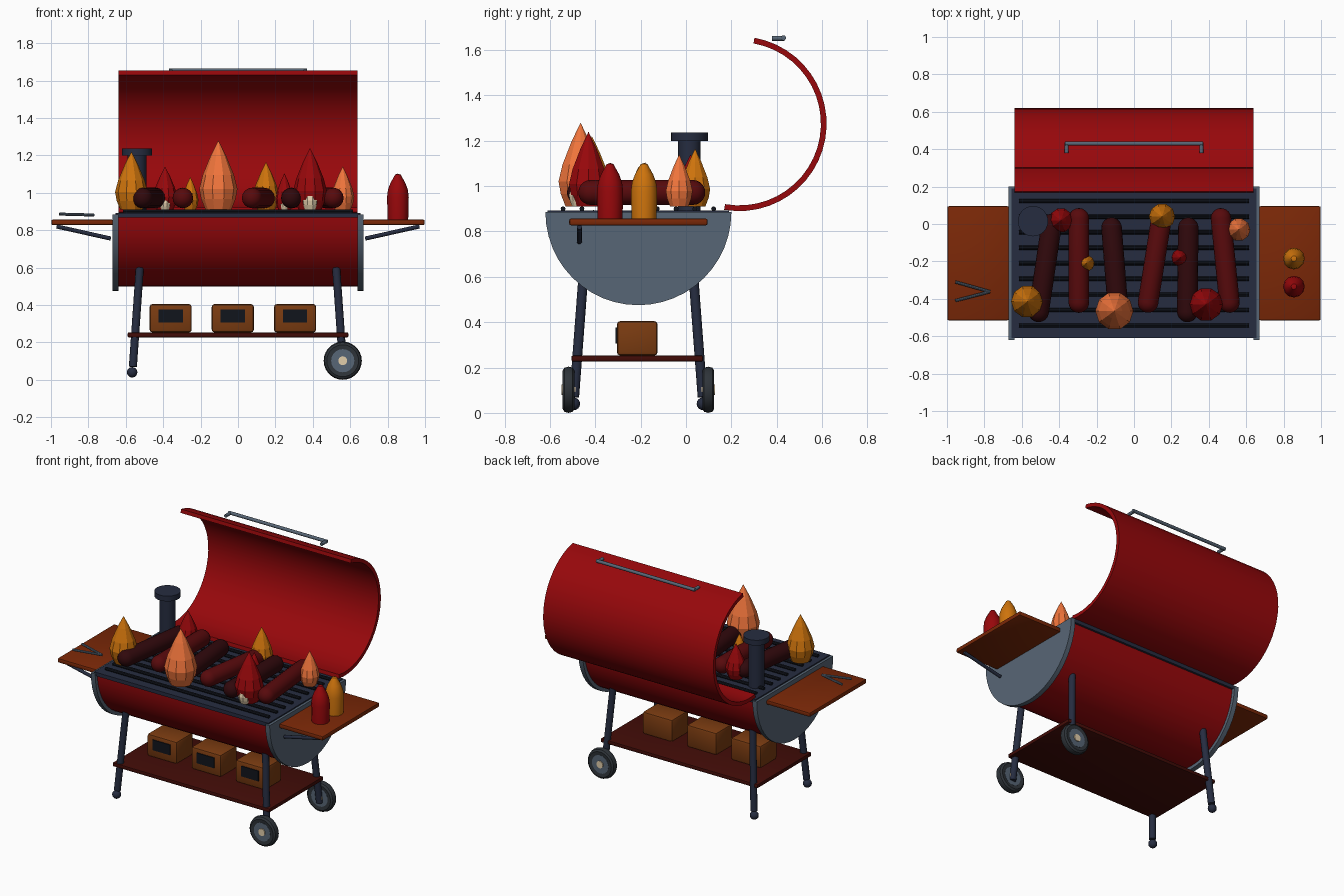
import bpy
import bmesh
from math import cos, sin, pi, radians
from mathutils import Vector, Matrix

cube = bpy.data.objects.get("Cube")
if cube:
    bpy.data.objects.remove(cube, do_unlink=True)


def material(name, r, g, b):
    m = bpy.data.materials.new(name)
    color = [(c / 255) ** 2.2 for c in (r, g, b)] + [1]
    m.diffuse_color = color
    m.use_nodes = True
    bsdf = next(n for n in m.node_tree.nodes if n.type == 'BSDF_PRINCIPLED')
    bsdf.inputs["Base Color"].default_value = color
    return m


RED = material("red_enamel", 150, 16, 19)
SLATE = material("slate_steel", 88, 102, 117)
NAVY = material("navy_iron", 42, 48, 66)
BLACK = material("black_iron", 24, 27, 34)
RUBBER = material("rubber", 50, 55, 60)
WOOD = material("shelf_wood", 122, 44, 16)
DARKWOOD = material("dark_wood", 68, 20, 16)
BOXWOOD = material("box_wood", 122, 62, 24)
CREAM = material("cream", 226, 205, 170)
ORANGE = material("orange", 240, 116, 62)
AMBER = material("amber", 205, 115, 20)
SAUSAGE = material("sausage_red", 88, 18, 20)
CHARRED = material("sausage_dark", 52, 17, 20)


def finish(name, bm, mat, smooth=True):
    bmesh.ops.recalc_face_normals(bm, faces=bm.faces)
    mesh = bpy.data.meshes.new(name)
    bm.to_mesh(mesh)
    bm.free()
    mesh.materials.append(mat)
    ob = bpy.data.objects.new(name, mesh)
    bpy.context.collection.objects.link(ob)
    if smooth:
        bpy.ops.object.select_all(action='DESELECT')
        ob.select_set(True)
        bpy.context.view_layer.objects.active = ob
        bpy.ops.object.shade_smooth_by_angle(angle=radians(35))
    return ob


def lathe(name, profile, origin, axis, mat, segs=16, smooth=True):
    """Revolve (radius, height) points around an axis through origin."""
    bm = bmesh.new()
    verts = [bm.verts.new((r, 0, h)) for r, h in profile]
    edges = [bm.edges.new(pair) for pair in zip(verts, verts[1:])]
    bmesh.ops.spin(bm, geom=verts + edges, cent=(0, 0, 0), axis=(0, 0, 1),
                   angle=2 * pi, steps=segs)
    bmesh.ops.remove_doubles(bm, verts=bm.verts, dist=1e-5)
    turn = Vector(axis).to_track_quat('Z', 'Y').to_matrix().to_4x4()
    bm.transform(Matrix.Translation(origin) @ turn)
    return finish(name, bm, mat, smooth)


def rod(name, a, b, r, mat, segs=12):
    d = Vector(b) - Vector(a)
    return lathe(name, [(0, 0), (r, 0), (r, d.length), (0, d.length)], a, d, mat, segs)


def capsule(name, a, b, r, mat):
    d = Vector(b) - Vector(a)
    arc = [(r * sin(pi * i / 10), r * cos(pi * i / 10)) for i in range(11)]
    prof = [(x, h + d.length) for x, h in arc[:6]] + arc[5:]
    return lathe(name, prof, a, d, mat)


def box(name, center, size, mat, bevel=0.0):
    bm = bmesh.new()
    bmesh.ops.create_cube(bm, size=1)
    bm.transform(Matrix.Translation(center) @ Matrix.Diagonal((*size, 1)))
    if bevel:
        bmesh.ops.bevel(bm, geom=bm.edges[:], offset=bevel, segments=2,
                        profile=0.5, affect='EDGES')
    return finish(name, bm, mat)


def arc(cy, cz, r, start, end, steps):
    angles = [radians(start + (end - start) * i / steps) for i in range(steps + 1)]
    return [(cy + r * cos(a), cz + r * sin(a)) for a in angles]


def extrude_x(name, outline, x0, x1, mat):
    """Extrude a closed (y, z) outline along x."""
    bm = bmesh.new()
    face = bm.faces.new([bm.verts.new((x0, y, z)) for y, z in outline])
    new = bmesh.ops.extrude_face_region(bm, geom=[face])["geom"]
    bmesh.ops.translate(bm, vec=(x1 - x0, 0, 0),
                        verts=[v for v in new if isinstance(v, bmesh.types.BMVert)])
    return finish(name, bm, mat)


MID = -0.21    # depth centre of the drum
GRATE = 0.91   # cooking surface height

# Drum, end plates and grate
extrude_x("drum", arc(MID, 0.885, 0.387, 180, 360, 24), -0.64, 0.64, RED)
for side, s in (("left", 1), ("right", -1)):
    extrude_x(side + "_end_plate", arc(MID, 0.885, 0.41, 180, 360, 24),
              s * 0.64, s * 0.672, SLATE)
box("grate_plate", (0, MID, 0.88), (1.31, 0.80, 0.025), NAVY)
for i in range(9):
    y = MID + (i - 4) * 0.083
    rod(f"grate_bar_{i}", (-0.615, y, 0.9), (0.615, y, 0.9), 0.011, BLACK, 8)

# Open lid and its handle
lid = arc(0.235, 1.275, 0.385, -100, 80, 24) + arc(0.235, 1.275, 0.36, 80, -100, 24)
extrude_x("lid", lid, -0.64, 0.64, RED)
rod("lid_handle", (-0.37, 0.43, 1.654), (0.37, 0.43, 1.654), 0.011, SLATE)
for s in (-1, 1):
    rod("lid_handle_post", (s * 0.36, 0.38, 1.652), (s * 0.36, 0.435, 1.652), 0.011, SLATE)

# Chimney
rod("chimney_pipe", (-0.54, 0.015, 0.88), (-0.54, 0.015, 1.21), 0.05, NAVY, 24)
rod("chimney_cap", (-0.54, 0.015, 1.2), (-0.54, 0.015, 1.236), 0.081, NAVY, 24)

# Side shelves with struts
for side, s in (("left", 1), ("right", -1)):
    box(side + "_shelf", (s * 0.833, MID, 0.842), (0.33, 0.61, 0.03), WOOD, 0.008)
    rod(side + "_shelf_strut", (s * 0.68, -0.47, 0.755), (s * 0.97, -0.47, 0.82), 0.011, NAVY)

# Tongs and bottles on the shelves
for y in (-0.31, -0.41):
    rod("tongs_arm", (-0.955, y, 0.886), (-0.77, -0.362, 0.881), 0.008, SLATE, 8)
bottle = [(0, 0), (0.055, 0), (0.058, 0.12), (0.053, 0.16), (0.04, 0.195),
          (0.015, 0.24), (0, 0.245)]
for name, y, mat in (("red_bottle", -0.335, RED), ("amber_bottle", -0.185, AMBER)):
    lathe(name, bottle, (0.855, y, 0.857), (0, 0, 1), mat, 12)

# Legs, feet and wheels
tire = [(0.055, -0.022), (0.085, -0.026), (0.097, -0.018), (0.102, 0),
        (0.097, 0.018), (0.085, 0.026), (0.055, 0.022), (0.055, -0.022)]
for s in (-1, 1):
    for f, end in ((-1, "front"), (1, "back")):
        side = "left" if s > 0 else "right"
        rod(f"{end}_{side}_leg", (s * 0.562, MID + f * 0.283, 0.07),
            (s * 0.525, MID + f * 0.243, 0.6), 0.022, NAVY)
        if s < 0:
            foot = [(0.028 * sin(pi * i / 8), -0.028 * cos(pi * i / 8)) for i in range(9)]
            lathe(end + "_foot", foot, (-0.566, MID + f * 0.285, 0.04), (0, 0, 1), NAVY)
        else:
            y = MID + f * 0.308
            lathe(end + "_wheel_tire", tire, (0.56, y, 0.102), (0, 1, 0), RUBBER, 28)
            for part, r, w, mat in (("disc", 0.062, 0.024, SLATE), ("hub", 0.024, 0.03, CREAM)):
                rod(f"{end}_wheel_{part}", (0.56, y - w, 0.102), (0.56, y + w, 0.102), r, mat, 20)

# Lower shelf with storage boxes
box("lower_shelf", (0, MID - 0.005, 0.24), (1.18, 0.58, 0.026), DARKWOOD, 0.006)
for i, x in enumerate((-0.36, -0.028, 0.305)):
    box(f"storage_box_{i}", (x, -0.215, 0.329), (0.225, 0.18, 0.152), BOXWOOD, 0.015)
    box(f"storage_box_panel_{i}", (x, -0.305, 0.342), (0.13, 0.012, 0.07), BLACK)

# Sausages: back x, front x, back y, front y
sausages = [(-0.44, -0.51, 0.0, -0.47), (-0.295, -0.295, 0.03, -0.42),
            (-0.12, -0.085, -0.02, -0.46), (0.145, 0.075, 0.02, -0.42),
            (0.29, 0.285, -0.02, -0.47), (0.465, 0.51, 0.03, -0.42)]
for i, (xb, xf, yb, yf) in enumerate(sausages):
    capsule(f"sausage_{i}", (xb, yb, 0.972), (xf, yf, 0.972), 0.055,
            SAUSAGE if i % 2 else CHARRED)


# Flames, with pale cores in front of the red ones
def flame(name, x, y, r, height, mat):
    shape = [(0, 0), (0.68, 0), (0.9, 0.15), (1, 0.3), (0.82, 0.5), (0.42, 0.77), (0, 1)]
    lathe(name, [(a * r, b * height) for a, b in shape], (x, y, GRATE),
          (0, 0, 1), mat, 10, False)


flames = [(-0.57, -0.415, 0.087, 0.31, AMBER), (-0.39, 0.02, 0.065, 0.23, RED),
          (-0.255, -0.21, 0.044, 0.175, AMBER), (-0.105, -0.465, 0.102, 0.37, ORANGE),
          (0.15, 0.04, 0.07, 0.255, AMBER), (0.248, -0.18, 0.048, 0.195, RED),
          (0.385, -0.43, 0.09, 0.33, RED), (0.56, -0.03, 0.062, 0.23, ORANGE)]
for i, (x, y, r, h, mat) in enumerate(flames):
    flame(f"flame_{i}", x, y, r, h, mat)
    if mat == RED:
        flame(f"flame_core_{i}", x, y - r * 0.48, r * 0.5, h * 0.5, CREAM)
